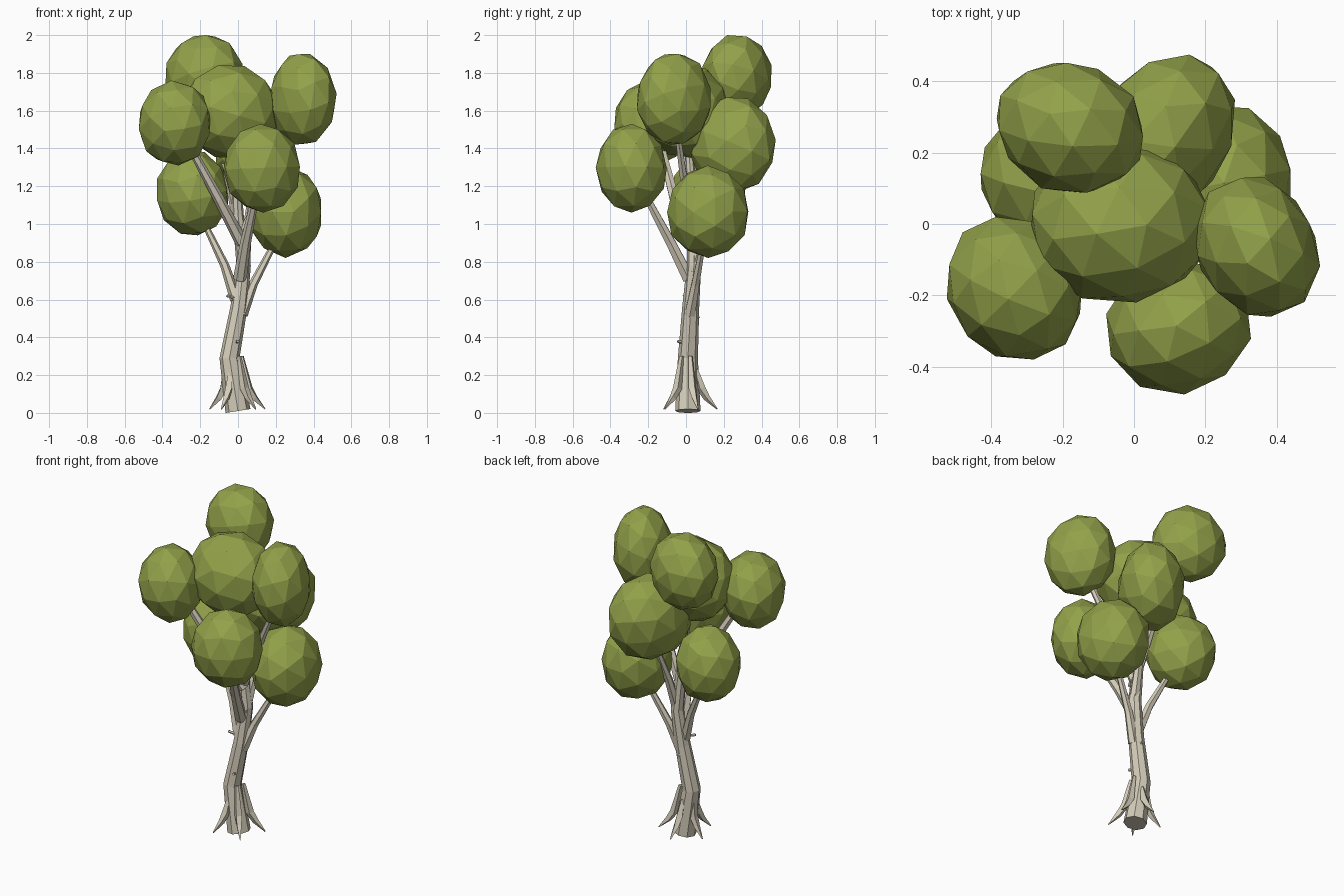
import bpy, bmesh, math, random
from mathutils import Vector, Matrix

if "Cube" in bpy.data.objects:
    bpy.data.objects.remove(bpy.data.objects["Cube"])

random.seed(7)


def material(name, color):
    m = bpy.data.materials.new(name)
    m.use_nodes = True
    m.diffuse_color = (*color, 1)
    bsdf = m.node_tree.nodes["Principled BSDF"]
    bsdf.inputs["Base Color"].default_value = (*color, 1)
    bsdf.inputs["Roughness"].default_value = 0.9
    return m


BARK = material("pale bark", (0.66, 0.61, 0.49))
LEAF = material("olive leaves", (0.29, 0.36, 0.068))


def finish(name, bm, mat):
    bmesh.ops.recalc_face_normals(bm, faces=bm.faces)
    mesh = bpy.data.meshes.new(name)
    bm.to_mesh(mesh)
    bm.free()
    mesh.materials.append(mat)
    obj = bpy.data.objects.new(name, mesh)
    bpy.context.collection.objects.link(obj)
    return obj


def limb(name, path, sides=6):
    """Tapered faceted tube through (x, y, z, radius) stations."""
    bm = bmesh.new()
    pts = [Vector(p[:3]) for p in path]
    rings = []
    for i, p in enumerate(path):
        tangent = pts[min(i + 1, len(pts) - 1)] - pts[max(i - 1, 0)]
        turn = Vector((0, 0, 1)).rotation_difference(tangent.normalized())
        ring = []
        for k in range(sides):
            a = math.tau * k / sides
            offset = Vector((math.cos(a), math.sin(a), 0)) * p[3]
            ring.append(bm.verts.new(pts[i] + turn @ offset))
        rings.append(ring)
    for low, high in zip(rings, rings[1:]):
        for k in range(sides):
            n = (k + 1) % sides
            bm.faces.new((low[k], low[n], high[n], high[k]))
    bm.faces.new(rings[0][::-1])
    bm.faces.new(rings[-1])
    return finish(name, bm, BARK)


def leaf_clump(name, center, size, stretch):
    """Uneven low-poly ball, stretched along the x = y diagonal, fitted to half sizes."""
    bm = bmesh.new()
    bmesh.ops.create_icosphere(bm, subdivisions=2, radius=1)
    spin = Matrix.Rotation(random.uniform(0, 6), 3, "Z") @ Matrix.Rotation(random.uniform(0, 6), 3, "X")
    pull = Matrix.Scale(stretch, 3, Vector((1, 1, 0)).normalized())
    for v in bm.verts:
        v.co = pull @ spin @ v.co * random.uniform(0.98, 1.02)
    for axis in range(3):
        low = min(v.co[axis] for v in bm.verts)
        high = max(v.co[axis] for v in bm.verts)
        for v in bm.verts:
            t = (v.co[axis] - low) / (high - low) * 2 - 1
            v.co[axis] = center[axis] + t * size[axis]
    return finish(name, bm, LEAF)


# Trunk, bending left and then right
limb("trunk", [(0, 0.01, 0.01, 0.067), (-0.045, 0.01, 0.29, 0.053),
               (0.005, 0.025, 0.56, 0.045), (0.03, 0.042, 0.78, 0.038),
               (0.0, 0.04, 1.05, 0.03), (-0.02, 0.01, 1.45, 0.022)], 8)

# Branches reaching into the leaf clumps
limb("left_rear_low_branch", [(-0.01, 0.02, 0.6, 0.032), (-0.07, 0.05, 0.78, 0.024), (-0.2, 0.1, 1.05, 0.014)])
limb("right_low_branch", [(0.02, 0.02, 0.52, 0.032), (0.08, 0.05, 0.68, 0.024), (0.22, 0.1, 0.95, 0.014)])
limb("front_branch", [(0.01, 0.015, 0.71, 0.036), (0.04, -0.08, 0.9, 0.029), (0.1, -0.23, 1.18, 0.018)])
limb("left_branch", [(0.02, 0.02, 0.9, 0.034), (-0.1, -0.06, 1.13, 0.029), (-0.27, -0.14, 1.44, 0.02)])
limb("right_branch", [(0.01, 0.03, 0.9, 0.03), (0.12, 0.0, 1.15, 0.024), (0.3, -0.05, 1.52, 0.016)])
limb("back_branch", [(0.03, 0.03, 0.75, 0.032), (0.05, 0.1, 0.98, 0.024), (0.09, 0.22, 1.3, 0.014)])
limb("top_branch", [(0.0, 0.04, 1.0, 0.026), (-0.06, 0.1, 1.3, 0.022), (-0.15, 0.23, 1.7, 0.014)])

# Pointed roots spread evenly around the base
for i in range(5):
    a = math.radians(20 + 72 * i)
    top = 0.3 if i % 2 == 0 else 0.23
    stations = [(0.042, top, 0.012), (0.07, 0.13, 0.024), (0.1, 0.08, 0.018), (0.155, 0.02, 0.003)]
    limb(f"root_{i + 1}", [(math.cos(a) * r - 0.02 * z / 0.3, math.sin(a) * r + 0.01, z, w)
                           for r, z, w in stations], 4)

# Small broken twig stubs
for i, (x, y, z, dx, dy) in enumerate([(-0.02, 0.0, 0.61, -0.04, -0.01), (-0.01, -0.01, 0.37, 0.01, -0.035),
                                       (0.0, 0.05, 0.5, 0.0, 0.02), (0.0, 0.0, 0.98, -0.035, -0.02)]):
    limb(f"twig_stub_{i + 1}", [(x, y, z, 0.008), (x + dx, y + dy, z + 0.01, 0.008)], 5)

# Leaf clumps
for name, center, size, stretch in [
    ("top_back_leaves", (-0.18, 0.27, 1.78), (0.205, 0.182, 0.22), 0.9),
    ("center_leaves", (-0.04, 0.005, 1.595), (0.25, 0.225, 0.245), 1.0),
    ("left_leaves", (-0.335, -0.18, 1.535), (0.19, 0.2, 0.225), 0.88),
    ("right_leaves", (0.345, -0.065, 1.66), (0.177, 0.195, 0.24), 0.85),
    ("front_leaves", (0.125, -0.29, 1.295), (0.203, 0.188, 0.235), 1.06),
    ("back_leaves", (0.08, 0.245, 1.42), (0.203, 0.23, 0.25), 1.3),
    ("right_low_leaves", (0.25, 0.115, 1.065), (0.19, 0.215, 0.245), 0.97),
    ("left_low_leaves", (-0.24, 0.12, 1.165), (0.19, 0.195, 0.225), 0.92),
]:
    leaf_clump(name, center, size, stretch)
